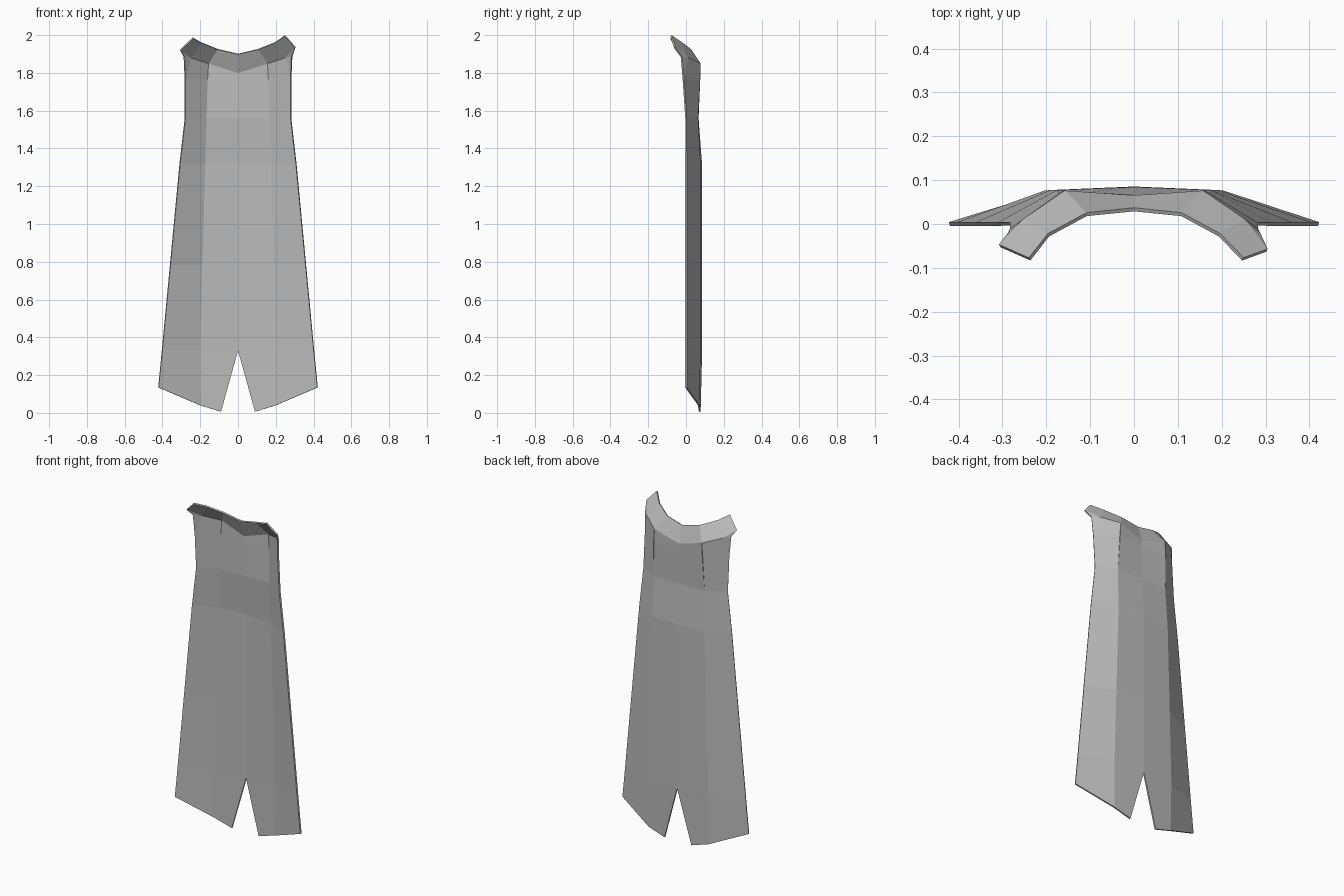
import bpy
import bmesh

cube = bpy.data.objects.get("Cube")
if cube:
    bpy.data.objects.remove(cube, do_unlink=True)

# Cloth colour
cloth = bpy.data.materials.new("grey_cloth")
cloth.use_nodes = True
grey = (0.5, 0.5, 0.5, 1)
cloth.diffuse_color = grey
cloth.node_tree.nodes["Principled BSDF"].inputs["Base Color"].default_value = grey


def body_row(z, centre_y, middle_y, edge_y):
    """Half a cross-section of the tapering cloth: spine, fold, outer edge."""
    drop = 1.56 - z
    edge_x = 0.285 + 0.095 * drop if drop > 0 else 0.28
    return [(0, centre_y, z), (0.168 + 0.028 * drop, middle_y, z), (edge_x, edge_y, z)]


# Half profile rows of the hanging cloth, from the shoulders to the hem
body_rows = [
    body_row(1.765, 0.06, 0.071, -0.014),
    body_row(1.56, 0.062, 0.06, 0),
    body_row(1.32, 0.08, 0.073, 0),
    body_row(0.78, 0.081, 0.073, 0),
    body_row(0.33, 0.081, 0.072, 0),
    [(0.09, 0.073, 0.006), (0.2, 0.068, 0.04), (0.421, 0, 0.135)],
]
# Neckline fold and raised collar rim
neck = [(0, 0.061, 1.80), (0.157, 0.072, 1.85), (0.25, 0.008, 1.88)]
shoulder = (0.285, -0.024, 1.885)
rim = [(0, 0.033, 1.90), (0.108, 0.022, 1.925), (0.195, -0.025, 1.96)]


def collar_ends(side):
    if side > 0:
        return (0.303, -0.06, 1.935), (0.248, -0.08, 1.997)
    return (0.306, -0.05, 1.92), (0.238, -0.08, 1.985)


bm = bmesh.new()


def add_face(points, side):
    verts = [bm.verts.new((x * side, y, z)) for x, y, z in points]
    bm.faces.new(verts if side > 0 else verts[::-1])


for side in (1, -1):
    # Long hanging panels
    for upper, lower in zip(body_rows, body_rows[1:]):
        for i in range(2):
            add_face([upper[i], upper[i + 1], lower[i + 1], lower[i]], side)
    # Shoulders
    top = body_rows[0]
    add_face([neck[0], neck[1], top[1], top[0]], side)
    add_face([neck[1], neck[2], top[2], top[1]], side)
    add_face([neck[2], shoulder, top[2]], side)
    # Collar with its pointed ends
    end, tip = collar_ends(side)
    low = neck + [end]
    high = rim + [tip]
    for i in range(3):
        add_face([high[i], high[i + 1], low[i + 1], low[i]], side)
    add_face([neck[2], end, shoulder], side)

bmesh.ops.remove_doubles(bm, verts=bm.verts, dist=0.0005)
bmesh.ops.recalc_face_normals(bm, faces=bm.faces)

# Seams running down from the neckline beside the spine panel
seams = [e for e in bm.edges
         if all(v.co.z > 1.5 and 0.15 < abs(v.co.x) < 0.18 and v.co.y > 0.05 for v in e.verts)]
bmesh.ops.split_edges(bm, edges=seams)

mesh = bpy.data.meshes.new("cape")
bm.to_mesh(mesh)
bm.free()
mesh.materials.append(cloth)
cape = bpy.data.objects.new("cape", mesh)
bpy.context.collection.objects.link(cape)

# Cloth thickness
shell = cape.modifiers.new("thickness", "SOLIDIFY")
shell.thickness = 0.009
shell.offset = 0
